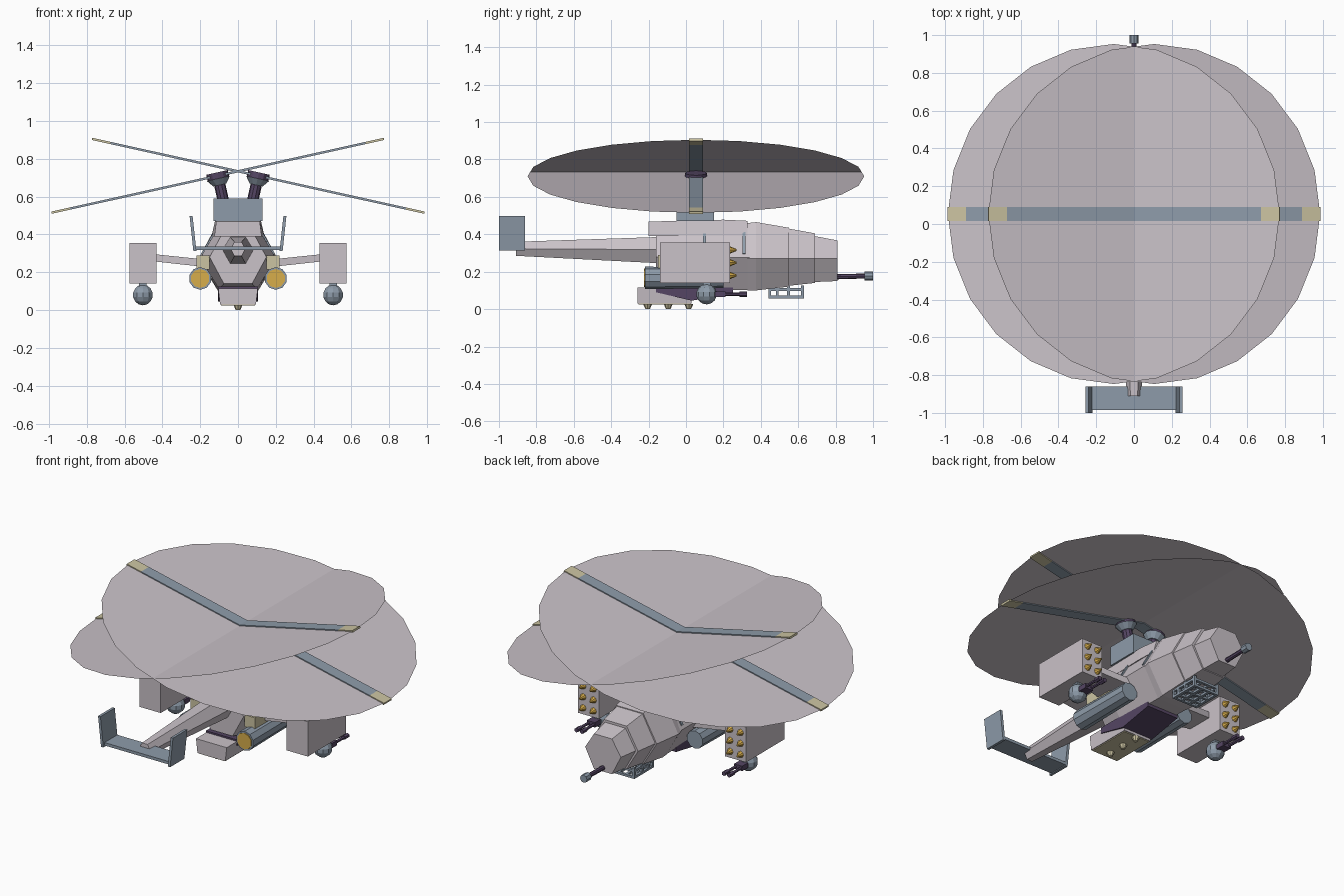
import bpy, bmesh, math
from mathutils import Vector, Matrix

if "Cube" in bpy.data.objects:
    bpy.data.objects.remove(bpy.data.objects["Cube"])


def mat(name, r, g, b):
    m = bpy.data.materials.new(name)
    m.diffuse_color = (r, g, b, 1)
    m.use_nodes = True
    m.node_tree.nodes["Principled BSDF"].inputs["Base Color"].default_value = m.diffuse_color
    return m


SHELL = mat("pale_grey", 0.59, 0.54, 0.58)
STEEL = mat("blue_grey", 0.27, 0.33, 0.40)
PURPLE = mat("dark_purple", 0.09, 0.06, 0.125)
CREAM = mat("pale_yellow", 0.60, 0.55, 0.36)
GOLD = mat("gold", 0.68, 0.42, 0.07)


def finish(name, bm, m):
    bmesh.ops.recalc_face_normals(bm, faces=bm.faces)
    me = bpy.data.meshes.new(name)
    bm.to_mesh(me)
    bm.free()
    me.materials.append(m)
    ob = bpy.data.objects.new(name, me)
    bpy.context.collection.objects.link(ob)
    return ob


def box(name, x, y, z, m, matrix=None):
    """Box from three (min, max) ranges."""
    bm = bmesh.new()
    bmesh.ops.create_cube(bm, size=1)
    for v in bm.verts:
        v.co = [(r[0] + r[1]) / 2 + c * (r[1] - r[0]) for r, c in zip((x, y, z), v.co)]
    if matrix:
        bm.transform(matrix)
    return finish(name, bm, m)


def tube(name, a, b, r1, r2, m, n=8):
    """Cylinder or cone between two points."""
    a, b = Vector(a), Vector(b)
    d = b - a
    bm = bmesh.new()
    bmesh.ops.create_cone(bm, cap_ends=True, segments=n, radius1=r1, radius2=r2, depth=d.length)
    bm.transform(Matrix.Translation((a + b) / 2) @ d.to_track_quat('Z', 'Y').to_matrix().to_4x4())
    return finish(name, bm, m)


def ball(name, c, r, m, u=10, v=7):
    bm = bmesh.new()
    bmesh.ops.create_uvsphere(bm, u_segments=u, v_segments=v, radius=r)
    bm.transform(Matrix.Translation(c))
    return finish(name, bm, m)


def loft(name, rings, m):
    """Skin closed rings of points."""
    bm = bmesh.new()
    vs = [[bm.verts.new(p) for p in ring] for ring in rings]
    n = len(vs[0])
    for a, b in zip(vs, vs[1:]):
        for i in range(n):
            bm.faces.new((a[i], a[(i + 1) % n], b[(i + 1) % n], b[i]))
    bm.faces.new(vs[0])
    bm.faces.new(vs[-1])
    return finish(name, bm, m)


def hexa(y, w, zb, zm, zt):
    """Hexagon across the body with points at the sides."""
    f = w * 0.5
    return [(-w, y, zm), (-f, y, zt), (f, y, zt), (w, y, zm), (f, y, zb), (-f, y, zb)]


def rect(y, wb, wt, zb, zt):
    return [(-wt, y, zt), (wt, y, zt), (wb, y, zb), (-wb, y, zb)]


# Hull sections, stepping down to the nose
loft("hull", [hexa(-0.16, 0.15, 0.14, 0.28, 0.42), hexa(0.0, 0.2, 0.11, 0.275, 0.445),
              hexa(0.375, 0.2, 0.1, 0.275, 0.45)], SHELL)
loft("cockpit_collar", [hexa(0.33, 0.2, 0.1, 0.27, 0.46), hexa(0.375, 0.21, 0.1, 0.27, 0.465),
                        hexa(0.55, 0.185, 0.12, 0.27, 0.435)], SHELL)
loft("cockpit", [hexa(0.55, 0.175, 0.125, 0.27, 0.43), hexa(0.69, 0.155, 0.14, 0.27, 0.405)], SHELL)
loft("nose", [hexa(0.69, 0.14, 0.145, 0.27, 0.39), hexa(0.81, 0.122, 0.15, 0.27, 0.367)], SHELL)
loft("engine_housing", [rect(-0.2, 0.125, 0.115, 0.39, 0.468), rect(0.2, 0.14, 0.12, 0.39, 0.478),
                        rect(0.33, 0.135, 0.11, 0.39, 0.472)], SHELL)
loft("tail_boom", [hexa(-0.91, 0.038, 0.285, 0.323, 0.36), hexa(-0.1, 0.085, 0.243, 0.318, 0.387)], SHELL)

# Tail plane and splayed fins
box("tail_plane", (-0.235, 0.235), (-0.985, -0.86), (0.318, 0.336), STEEL)

# Mast housing
box("mast_housing", (-0.13, 0.13), (-0.05, 0.15), (0.47, 0.59), STEEL)

# Belly: rear box, sloping panel, sensors
loft("belly_box", [rect(-0.26, 0.095, 0.105, 0.03, 0.115), rect(0.03, 0.095, 0.105, 0.03, 0.115)], SHELL)
box("belly_plate", (-0.09, 0.09), (-0.255, 0.025), (0.025, 0.031), CREAM)
loft("belly_panel", [rect(-0.16, 0.107, 0.107, 0.09, 0.125), rect(0.03, 0.107, 0.107, 0.045, 0.125),
                     rect(0.25, 0.107, 0.107, 0.085, 0.125)], PURPLE)
for y in (-0.205, -0.095, 0.015):
    tube("belly_sensor", (0, y, 0.027), (0, y, 0.0), 0.024, 0.012, CREAM, 8)

# Open launcher rack under the cockpit
for x in (-0.08, -0.027, 0.027, 0.08):
    for z in (0.065, 0.105):
        box("rack_rail", (x - 0.008, x + 0.008), (0.44, 0.63), (z - 0.007, z + 0.007), STEEL)
for y in (0.44, 0.48, 0.54, 0.615):
    for z in (0.065, 0.105):
        box("rack_cross_bar", (-0.088, 0.088), (y, y + 0.015), (z - 0.007, z + 0.007), STEEL)
    for x in (-0.08, 0.08):
        box("rack_post", (x - 0.008, x + 0.008), (y, y + 0.015), (0.06, 0.125), STEEL)

# Nose gun
tube("nose_gun_barrel", (0, 0.66, 0.17), (0, 0.97, 0.177), 0.015, 0.013, PURPLE)
box("nose_gun_mount", (-0.025, 0.025), (0.6, 0.75), (0.15, 0.19), PURPLE)
tube("nose_gun_muzzle", (0, 0.955, 0.177), (0, 1.0, 0.177), 0.024, 0.024, STEEL)

# Paired parts
for s in (-1, 1):
    # Tail fin
    def fin(z, x, y0, y1):
        return [(s * (x - 0.008), y0, z), (s * (x + 0.008), y0, z),
                (s * (x + 0.008), y1, z), (s * (x - 0.008), y1, z)]
    loft("tail_fin", [fin(0.312, 0.228, -1.0, -0.86), fin(0.497, 0.248, -1.0, -0.86)], STEEL)

    # Stub wing
    def wing(x, zb, zt, y0, y1):
        return [(s * x, y0, zb), (s * x, y1, zb), (s * x, y1, zt), (s * x, y0, zt)]
    loft("stub_wing", [wing(0.15, 0.225, 0.265, -0.06, 0.18), wing(0.44, 0.257, 0.295, -0.02, 0.14)], SHELL)

    # Engine tube with glowing end and bracket
    tube("engine_tube", (s * 0.2, -0.22, 0.167), (s * 0.2, 0.2, 0.167), 0.06, 0.055, STEEL, 10)
    tube("engine_exhaust", (s * 0.2, -0.225, 0.167), (s * 0.2, -0.219, 0.167), 0.05, 0.05, GOLD, 10)
    box("engine_bracket", sorted((s * 0.15, s * 0.22)), (-0.15, 0.05), (0.215, 0.288), CREAM)

    # Hull side vents
    for y in (0.1, 0.31):
        lean = Matrix.Translation((s * 0.152, y, 0.365)) @ Matrix.Rotation(s * -0.52, 4, 'Y')
        box("side_vent", (-0.004, 0.004), (-0.008, 0.008), (-0.08, 0.08), STEEL, lean)

    # Rocket pod with six rockets
    box("rocket_pod", sorted((s * 0.43, s * 0.575)), (-0.14, 0.235), (0.14, 0.355), SHELL)
    for x in (0.467, 0.538):
        for z in (0.18, 0.248, 0.316):
            tube("rocket_tip", (s * x, 0.23, z), (s * x, 0.27, z), 0.022, 0.005, GOLD, 8)

    # Ball turret with twin guns
    ball("turret_ball", (s * 0.503, 0.11, 0.08), 0.055, STEEL)
    box("turret_mount", sorted((s * 0.483, s * 0.523)), (0.09, 0.13), (0.12, 0.145), STEEL)
    box("turret_gun_base", sorted((s * 0.475, s * 0.531)), (0.15, 0.21), (0.065, 0.095), PURPLE)
    for dx in (-0.018, 0.018):
        tube("turret_barrel", (s * 0.503 + dx, 0.18, 0.08), (s * 0.503 + dx, 0.32, 0.08), 0.009, 0.009, PURPLE, 6)
        tube("turret_muzzle", (s * 0.503 + dx, 0.285, 0.08), (s * 0.503 + dx, 0.325, 0.08), 0.014, 0.014, PURPLE, 6)

    # Rotor: mast, hub, blur disc, blade with pale tips
    c = Vector((s * 0.107, 0.053, 0.71))
    tilt = Matrix.Translation(c) @ Matrix.Rotation(s * math.atan(0.222), 4, 'Y')
    tube("rotor_mast", tilt @ Vector((0, 0, -0.17)), tilt @ Vector((0, 0, 0)), 0.03, 0.03, PURPLE, 10)
    tube("rotor_dish", tilt @ Vector((0, 0, -0.05)), tilt @ Vector((0, 0, -0.015)), 0.035, 0.062, STEEL, 12)
    tube("rotor_hub", tilt @ Vector((0, 0, -0.018)), tilt @ Vector((0, 0, 0.018)), 0.058, 0.058, PURPLE, 12)
    bm = bmesh.new()
    bmesh.ops.create_circle(bm, cap_ends=True, segments=24, radius=0.9)
    bm.transform(tilt)
    finish("rotor_disc", bm, SHELL)
    box("rotor_blade", (-0.8, 0.8), (-0.038, 0.038), (-0.006, 0.006), STEEL, tilt)
    for e in (-1, 1):
        box("blade_tip", sorted((e * 0.8, e * 0.9)), (-0.038, 0.038), (-0.006, 0.006), CREAM, tilt)
